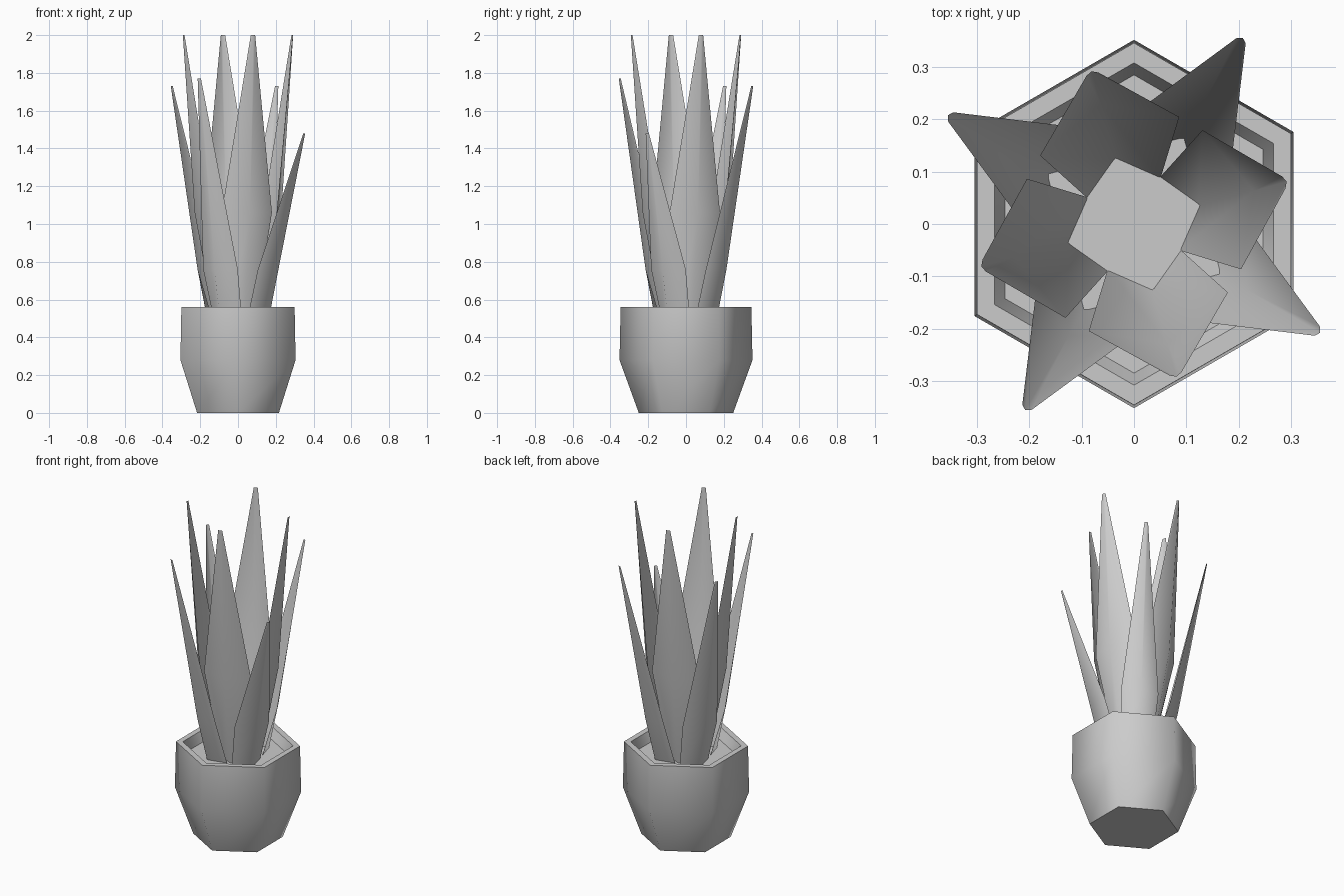
import bpy, bmesh, math

if "Cube" in bpy.data.objects:
    bpy.data.objects.remove(bpy.data.objects["Cube"])


def make_object(name, bm, angle):
    mesh = bpy.data.meshes.new(name)
    bm.to_mesh(mesh)
    bm.free()
    ob = bpy.data.objects.new(name, mesh)
    bpy.context.collection.objects.link(ob)
    bpy.ops.object.select_all(action='DESELECT')
    ob.select_set(True)
    bpy.context.view_layer.objects.active = ob
    bpy.ops.object.shade_smooth_by_angle(angle=math.radians(angle))
    return ob


def hex_lathe(name, profile, cap_first, cap_last):
    """Six-sided revolve of (radius, z) points."""
    bm = bmesh.new()
    rings = []
    for r, z in profile:
        angles = [math.radians(90 + 60 * i) for i in range(6)]
        rings.append([bm.verts.new((r * math.cos(a), r * math.sin(a), z)) for a in angles])
    for lo, hi in zip(rings, rings[1:]):
        for i in range(6):
            j = (i + 1) % 6
            bm.faces.new((lo[i], lo[j], hi[j], hi[i]))
    if cap_first:
        bm.faces.new(rings[0][::-1])
    if cap_last:
        bm.faces.new(rings[-1])
    return make_object(name, bm, 62)


def leaf(name, degrees, sections):
    """Folded blade; each section is (z, keel radius, edge radius, half width)."""
    a = math.radians(degrees)
    c, s = math.cos(a), math.sin(a)
    bm = bmesh.new()
    rows = []
    for z, keel, edge, w in sections:
        rows.append([bm.verts.new((r * c - t * s, r * s + t * c, z))
                     for r, t in ((edge, -w), (keel, 0), (edge, w))])
    for lo, hi in zip(rows, rows[1:]):
        for i in range(2):
            bm.faces.new((lo[i], lo[i + 1], hi[i + 1], hi[i]))
    return make_object(name, bm, 110)


# Pot with a rim and a recessed inner wall
hex_lathe("pot", [(0.25, 0), (0.352, 0.28), (0.346, 0.56), (0.308, 0.56), (0.285, 0.50)],
          True, False)

# Soil surface
hex_lathe("soil", [(0.285, 0.50), (0.14, 0.50)], False, True)

# Four tall inner leaves
for k in range(4):
    leaf(f"tall_leaf_{k + 1}", 15.5 + 90 * k,
         [(0.48, 0.127, 0.069, 0.071),
          (1.06, 0.238, 0.174, 0.138),
          (2.00, 0.303, 0.297, 0.012)])

# Four shorter outer leaves, leaning further out
for k, top in enumerate((1.73, 1.73, 1.77, 1.48)):
    leaf(f"outer_leaf_{k + 1}", 59.7 + 90 * k,
         [(0.48, 0.185, 0.102, 0.085),
          (0.76, 0.248, 0.184, 0.106),
          (top, 0.412, 0.406, 0.010)])
